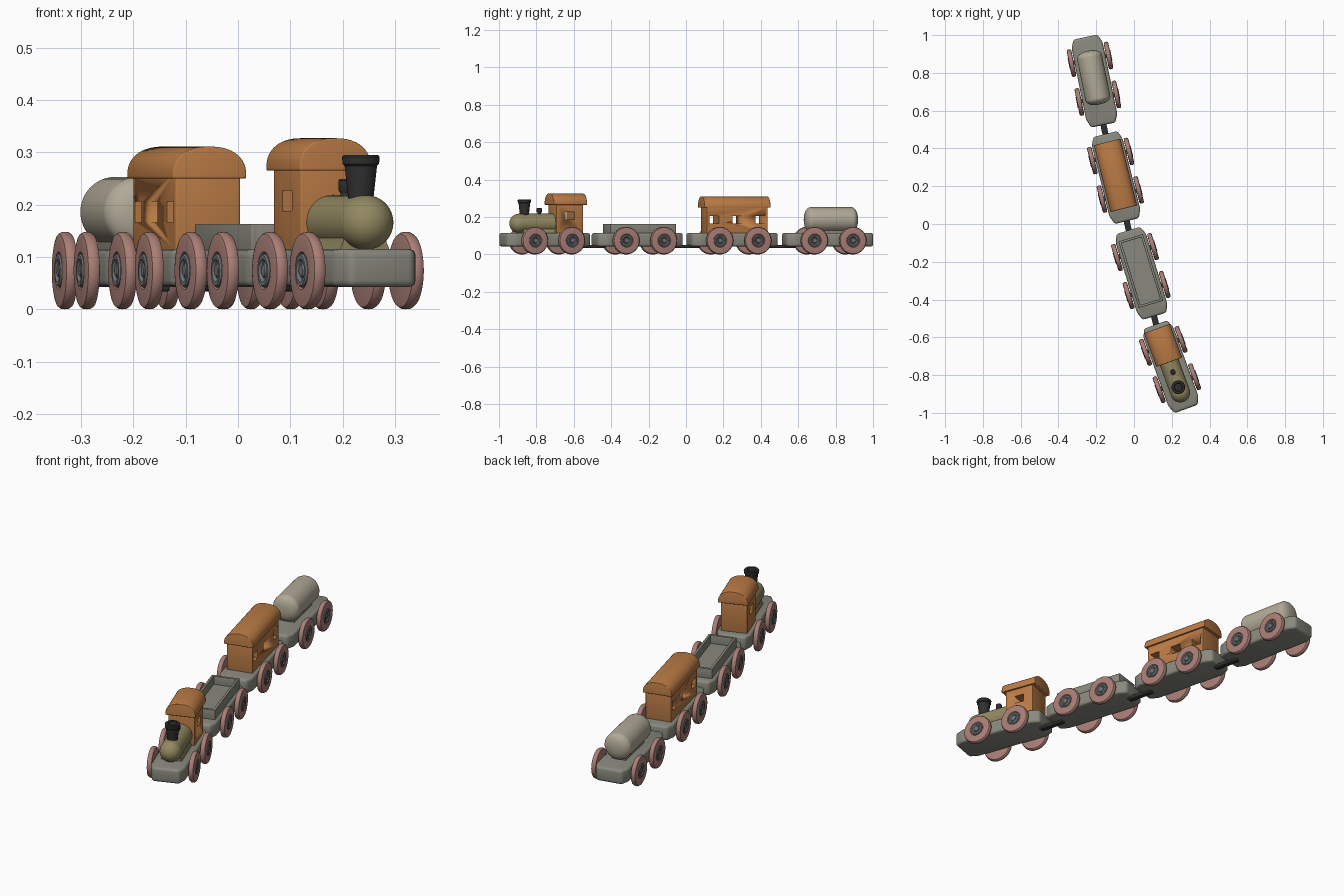
import bpy, bmesh
from math import radians, sin, cos, pi, copysign
from mathutils import Matrix, Vector

if "Cube" in bpy.data.objects:
    bpy.data.objects.remove(bpy.data.objects["Cube"])


def material(name, *rgb):
    m = bpy.data.materials.new(name)
    m.diffuse_color = (*rgb, 1)
    m.use_nodes = True
    m.node_tree.nodes["Principled BSDF"].inputs["Base Color"].default_value = m.diffuse_color
    return m


ORANGE = material("orange", 0.50, 0.20, 0.06)
ROSE = material("rose", 0.40, 0.21, 0.18)
GREY = material("grey", 0.25, 0.25, 0.21)
STEEL = material("steel", 0.17, 0.18, 0.19)
OLIVE = material("olive", 0.29, 0.25, 0.12)
CREAM = material("cream", 0.44, 0.40, 0.31)
BLACK = material("black", 0.03, 0.03, 0.03)


def finish(bm, name, mat, frame):
    bmesh.ops.recalc_face_normals(bm, faces=bm.faces)
    me = bpy.data.meshes.new(name)
    bm.to_mesh(me)
    bm.free()
    me.materials.append(mat)
    ob = bpy.data.objects.new(name, me)
    ob.matrix_world = frame
    bpy.context.collection.objects.link(ob)
    bpy.ops.object.select_all(action='DESELECT')
    ob.select_set(True)
    bpy.context.view_layer.objects.active = ob
    bpy.ops.object.shade_smooth_by_angle(angle=radians(35))
    return ob


def prism(name, outline, vec, mat, frame, bevel=0.0):
    """Extrude a closed outline along vec, rounding its sharp edges."""
    bm = bmesh.new()
    face = bm.faces.new([bm.verts.new(p) for p in outline])
    ext = bmesh.ops.extrude_face_region(bm, geom=[face], use_keep_orig=True)
    moved = [g for g in ext["geom"] if isinstance(g, bmesh.types.BMVert)]
    bmesh.ops.translate(bm, verts=moved, vec=vec)
    bmesh.ops.recalc_face_normals(bm, faces=bm.faces)
    if bevel:
        sharp = [e for e in bm.edges if e.calc_face_angle(0) > 0.35]
        bmesh.ops.bevel(bm, geom=sharp, offset=bevel, segments=3, profile=0.5, affect='EDGES')
    return finish(bm, name, mat, frame)


def box(name, w, y0, y1, z0, z1, mat, frame, bevel=0.0, x=0.0):
    a, b = x - w / 2, x + w / 2
    return prism(name, [(a, y0, z0), (b, y0, z0), (b, y1, z0), (a, y1, z0)],
                 (0, 0, z1 - z0), mat, frame, bevel)


def lathe(name, profile, mat, frame, place, steps=48):
    """Spin (radius, height) points about local z, then place the result."""
    bm = bmesh.new()
    vs = [bm.verts.new((r, 0, h)) for r, h in profile]
    es = [bm.edges.new(p) for p in zip(vs, vs[1:])]
    bmesh.ops.spin(bm, geom=vs + es, axis=(0, 0, 1), cent=(0, 0, 0), angle=2 * pi, steps=steps)
    bmesh.ops.remove_doubles(bm, verts=bm.verts, dist=1e-5)
    bm.transform(place)
    return finish(bm, name, mat, frame)


def roof(name, y0, y1, z0, z1, frame):
    pts = []
    for i in range(33):
        c, s = cos(pi * i / 32), sin(pi * i / 32)
        pts.append((copysign(abs(c) ** 0.87, c) * 0.0725, y0, z0 + 0.006 + (z1 - z0 - 0.006) * s ** 0.87))
    pts = [(0.0725, y0, z0)] + pts + [(-0.0725, y0, z0)]
    return prism(name, pts, (0, y1 - y0, 0), ORANGE, frame, 0.003)


def cabin(name, y0, y1, z1, windows, wz0, wz1, frame):
    """Wall block with window openings cut straight through."""
    ob = box(name, 0.128, y0, y1, 0.11, z1, ORANGE, frame, 0.003)
    for y in windows:
        cut = box("window_cutter", 0.3, y - 0.026, y + 0.026, wz0, wz1, ORANGE, frame)
        cut.hide_render = True
        mod = ob.modifiers.new("window", 'BOOLEAN')
        mod.object, mod.solver = cut, 'EXACT'
        bpy.context.view_layer.objects.active = ob
        bpy.ops.object.modifier_apply(modifier=mod.name)
        bpy.data.objects.remove(cut)


def rolling_base(label, frame):
    # chassis: tapered-end block
    y0, y1, t = -0.25, 0.225, 0.045
    half = [(0.065, y0), (0.084, y0 + t), (0.084, y1 - t), (0.065, y1)]
    plan = half + [(-x, y) for x, y in reversed(half)]
    prism(label + "_chassis", [(x, y, 0.043) for x, y in plan], (0, 0, 0.072), GREY, frame, 0.012)
    # wheels with recessed centre and ring hub
    tyre = [(0, -0.0125), (0.064, -0.0125), (0.070, -0.011), (0.0735, -0.006), (0.074, 0),
            (0.0735, 0.006), (0.070, 0.011), (0.064, 0.0125), (0.036, 0.0125), (0.033, 0.009), (0, 0.009)]
    hub = [(0, 0.008), (0.032, 0.008), (0.032, 0.012), (0.029, 0.015), (0.022, 0.015),
           (0.017, 0.010), (0.013, 0.010), (0.011, 0.014), (0, 0.015)]
    for y in (-0.105, 0.105):
        for side in (-1, 1):
            place = Matrix.Translation((side * 0.1, y, 0.074)) @ Matrix.Rotation(side * pi / 2, 4, 'Y')
            lathe(label + "_wheel", tyre, ROSE, frame, place)
            lathe(label + "_hub", hub, STEEL, frame, place, 32)
        lathe(label + "_axle", [(0, -0.095), (0.012, -0.095), (0.012, 0.095), (0, 0.095)], STEEL, frame,
              Matrix.Translation((0, y, 0.074)) @ Matrix.Rotation(pi / 2, 4, 'Y'), 16)


spots = [("engine", 0.191, -0.744, 20), ("wagon", 0.036, -0.249, 17),
         ("coach", -0.098, 0.258, 14), ("tanker", -0.212, 0.769, 11.5)]
frames = {}
for label, x, y, a in spots:
    frames[label] = Matrix.Translation((x, y, 0)) @ Matrix.Rotation(radians(a), 4, 'Z')
    rolling_base(label, frames[label])

# engine: boiler, saddle, chimneys and cab
f = frames["engine"]
R = 0.052
dome = [(R * cos(i * pi / 24), 0.158 + R * sin(i * pi / 24)) for i in range(13)]
lathe("boiler", [(0, -0.04), (R, -0.04)] + dome, OLIVE, f,
      Matrix.Translation((0, 0, 0.166)) @ Matrix.Rotation(pi / 2, 4, 'X'))
half = [(0.051, 0.110), (0.049, 0.118), (0.044, 0.128), (0.042, 0.142), (0.044, 0.155)]
prism("boiler_saddle", [(x, -0.15, z) for x, z in half] + [(-x, -0.15, z) for x, z in reversed(half)],
      (0, 0.18, 0), OLIVE, f)
lathe("chimney", [(0, 0.2), (0.023, 0.2), (0.025, 0.22), (0.031, 0.274), (0.035, 0.278), (0.036, 0.291),
                  (0.033, 0.295), (0.022, 0.295), (0.020, 0.275), (0, 0.275)],
      BLACK, f, Matrix.Translation((0, -0.128, 0)))
lathe("steam_whistle", [(0, 0.2), (0.011, 0.2), (0.010, 0.222), (0.014, 0.228), (0.014, 0.246), (0.011, 0.249),
                        (0, 0.249)],
      BLACK, f, Matrix.Translation((0, -0.043, 0)), 32)
cabin("engine_cab", 0.032, 0.184, 0.28, [0.108], 0.188, 0.227, f)
roof("engine_roof", 0.013, 0.203, 0.265, 0.327, f)

# open wagon: floor and four walls
f = frames["wagon"]
box("wagon_floor", 0.13, -0.18, 0.18, 0.11, 0.121, GREY, f)
for s in (-1, 1):
    box("wagon_side", 0.013, -0.184, 0.184, 0.11, 0.163, GREY, f, 0.002, s * 0.061)
    y = s * 0.1775
    box("wagon_end", 0.125, y - 0.0065, y + 0.0065, 0.11, 0.163, GREY, f, 0.002)

# passenger coach
f = frames["coach"]
cabin("coach_body", -0.168, 0.168, 0.265, [-0.127, 0, 0.127], 0.166, 0.206, f)
roof("coach_roof", -0.182, 0.182, 0.25, 0.311, f)

# tank with domed ends
f = frames["tanker"]
cap = [(0.067 * cos(i * pi / 24) ** 0.85, 0.110 + 0.035 * sin(i * pi / 24)) for i in range(12)] + [(0, 0.145)]
lathe("tank", [(r, -h) for r, h in reversed(cap)] + cap, CREAM, f,
      Matrix.Translation((0, 0.006, 0.186)) @ Matrix.Rotation(pi / 2, 4, 'X'))
box("tank_cradle", 0.07, -0.1, 0.11, 0.11, 0.13, GREY, f)

# coupling bars under neighbouring cars
for (a, *_), (b, *_) in zip(spots, spots[1:]):
    p, q = frames[a] @ Vector((0, 0.195, 0)), frames[b] @ Vector((0, -0.19, 0))
    d = q - p
    turn = Vector((0, 1, 0)).rotation_difference(d).to_matrix().to_4x4()
    box("coupling_bar", 0.032, 0, d.length, 0.034, 0.052, BLACK, Matrix.Translation(p) @ turn, 0.005)
